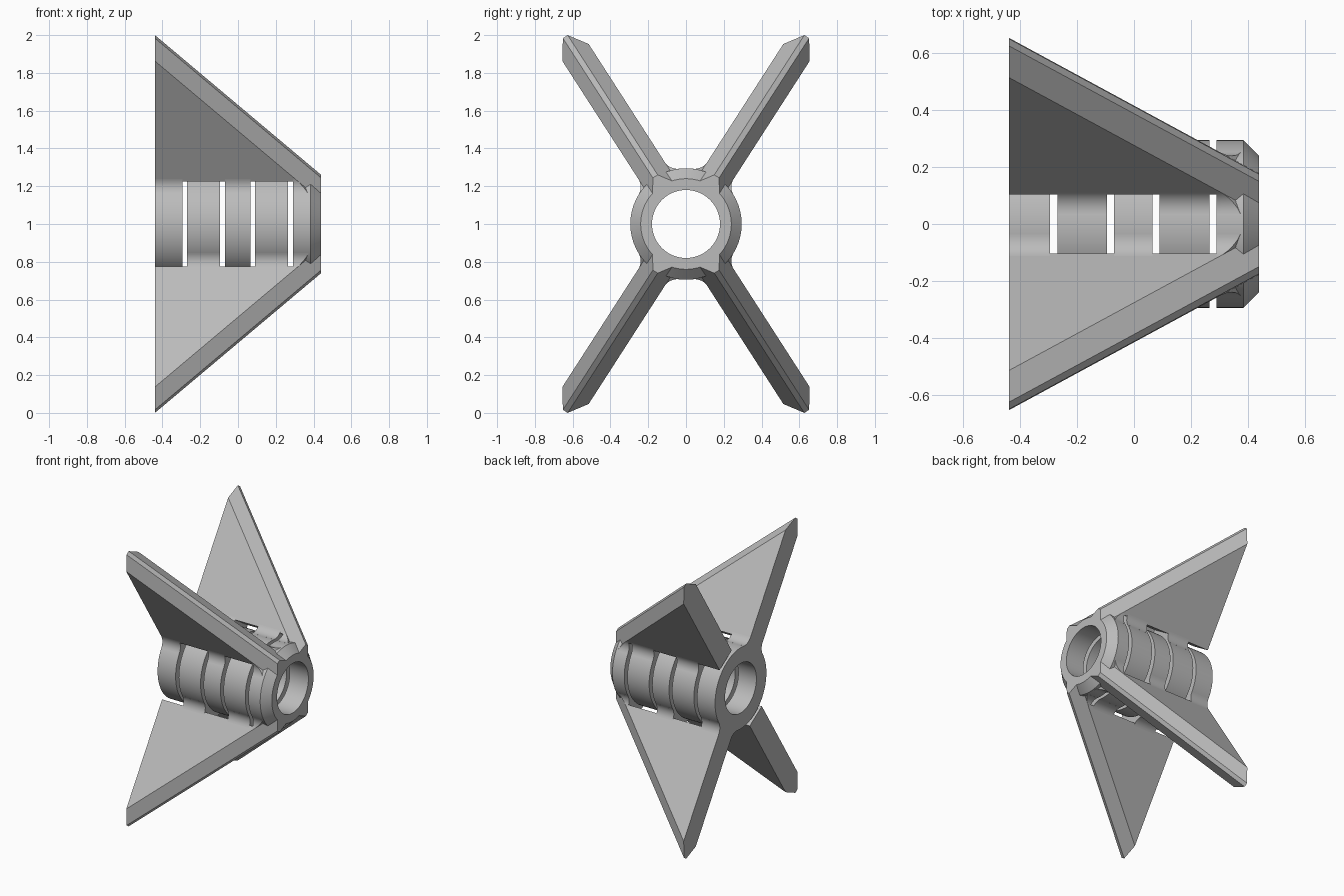
import bpy, bmesh, math
from mathutils import Vector

cube = bpy.data.objects.get("Cube")
if cube:
    bpy.data.objects.remove(cube, do_unlink=True)

grey = bpy.data.materials.new("plain_grey")
grey.use_nodes = True
grey.diffuse_color = (0.5, 0.5, 0.5, 1)
grey.node_tree.nodes["Principled BSDF"].inputs["Base Color"].default_value = (0.5, 0.5, 0.5, 1)

HALF = 0.44                      # half length along x
BORE, HUB, CLEAR = 0.18, 0.295, 0.32
THICK, RIDGE = 0.083, 0.015      # half thickness of a fin and of its edge
FILLET = 0.08
EDGE = 0.64                      # fin outline: radius + x = EDGE
SECTIONS = [(-HALF, -0.295), (-0.27, -0.095), (-0.07, 0.065), (0.09, 0.265), (0.29, HALF)]
FIN_ANGLE = math.radians(57.2)


def finish(bm, name):
    bmesh.ops.recalc_face_normals(bm, faces=bm.faces)
    mesh = bpy.data.meshes.new(name)
    bm.to_mesh(mesh)
    bm.free()
    mesh.materials.append(grey)
    obj = bpy.data.objects.new(name, mesh)
    bpy.context.collection.objects.link(obj)
    bpy.ops.object.select_all(action='DESELECT')
    obj.select_set(True)
    bpy.context.view_layer.objects.active = obj
    bpy.ops.object.shade_smooth_by_angle(angle=math.radians(30))
    return obj


def lathe(name, profile, steps=72):
    """Closed (x, radius) profile turned around the tube axis."""
    bm = bmesh.new()
    rings = []
    for i in range(steps):
        a = math.tau * i / steps
        rings.append([bm.verts.new((x, r * math.cos(a), 1 + r * math.sin(a))) for x, r in profile])
    n = len(profile)
    for i in range(steps):
        a, b = rings[i], rings[(i + 1) % steps]
        for j in range(n):
            k = (j + 1) % n
            bm.faces.new((a[j], a[k], b[k], b[j]))
    return finish(bm, name)


def place(angle):
    """Maps x, radial distance u and sideways offset v to model space."""
    c, s = math.cos(angle), math.sin(angle)
    return lambda x, u, v: Vector((x, u * c - v * s, 1 + u * s + v * c))


def fin(name, angle, attached):
    at = place(angle)
    # outline with a toothed root; its first edge is the sloping outer edge
    outline = [(-HALF, EDGE + HALF), (HALF, EDGE - HALF)]
    for i in reversed(attached):
        x0, x1 = SECTIONS[i]
        outline += [(x1, CLEAR), (x1, 0.19), (x0, 0.19), (x0, CLEAR)]
    outline.remove((HALF, CLEAR))
    if attached[0] == 0:
        outline.remove((-HALF, CLEAR))
    else:
        outline.append((-HALF, CLEAR))
    bm = bmesh.new()
    sides = {s: [bm.verts.new(at(x, u, s * THICK)) for x, u in outline] for s in (1, -1)}
    ridge = {s: [bm.verts.new(at(x, u + 0.1, s * RIDGE)) for x, u in outline[:2]] for s in (1, -1)}
    L, R, n = sides[1], sides[-1], len(outline)
    for s in (1, -1):
        bm.faces.new(sides[s])
        bm.faces.new((sides[s][0], sides[s][1], ridge[s][1], ridge[s][0]))
    bm.faces.new((ridge[1][0], ridge[1][1], ridge[-1][1], ridge[-1][0]))
    for j in range(2, n - 1):
        bm.faces.new((L[j], L[j + 1], R[j + 1], R[j]))
    bm.faces.new((L[1], L[2], R[2], R[1], ridge[-1][1], ridge[1][1]))
    bm.faces.new((L[n - 1], L[0], ridge[1][0], ridge[-1][0], R[0], R[n - 1]))
    finish(bm, name)

    # concave fillets where the teeth meet the tube
    cv = THICK + FILLET
    cu = math.sqrt((HUB + FILLET) ** 2 - cv ** 2)
    start, end = math.atan2(-cv, -cu), -math.pi / 2
    arc = [(cu + FILLET * math.cos(a), cv + FILLET * math.sin(a))
           for a in (start + (end - start) * k / 10 for k in range(11))]
    half = [(0.2, THICK)] + arc
    section = half + [(u, -v) for u, v in reversed(half)]
    bm = bmesh.new()
    for i in attached:
        x0, x1 = SECTIONS[i]
        a = [bm.verts.new(at(x0, u, v)) for u, v in section]
        b = [bm.verts.new(at(x1, u, v)) for u, v in section]
        bm.faces.new(a)
        bm.faces.new(b)
        for j in range(len(section)):
            k = (j + 1) % len(section)
            bm.faces.new((a[j], a[k], b[k], b[j]))
    # trim the nose fillet along the fin slope
    normal = at(1, 1, 0) - at(0, 0, 0)
    cut = bmesh.ops.bisect_plane(bm, geom=bm.verts[:] + bm.edges[:] + bm.faces[:],
                                 plane_co=at(0, EDGE, 0), plane_no=normal, clear_outer=True)
    edges = [e for e in cut["geom_cut"] if isinstance(e, bmesh.types.BMEdge)]
    bmesh.ops.holes_fill(bm, edges=edges, sides=0)
    finish(bm, name + "_fillets")


# tube rings separated by narrow slots
for i, (x0, x1) in enumerate(SECTIONS[:-1]):
    lathe(f"tube_ring_{i + 1}", [(x0, BORE), (x0, HUB), (x1, HUB), (x1, BORE)])

# chamfered nose ring
x0, x1 = SECTIONS[-1]
lathe("nose_ring", [(x0, BORE), (x0, HUB), (0.385, HUB), (x1, 0.24), (x1, BORE)])

# four fins, each held by alternate rings
odd, even = [0, 2, 4], [1, 3, 4]
fin("upper_back_fin", FIN_ANGLE, even)
fin("upper_front_fin", math.pi - FIN_ANGLE, odd)
fin("lower_front_fin", math.pi + FIN_ANGLE, even)
fin("lower_back_fin", -FIN_ANGLE, odd)
